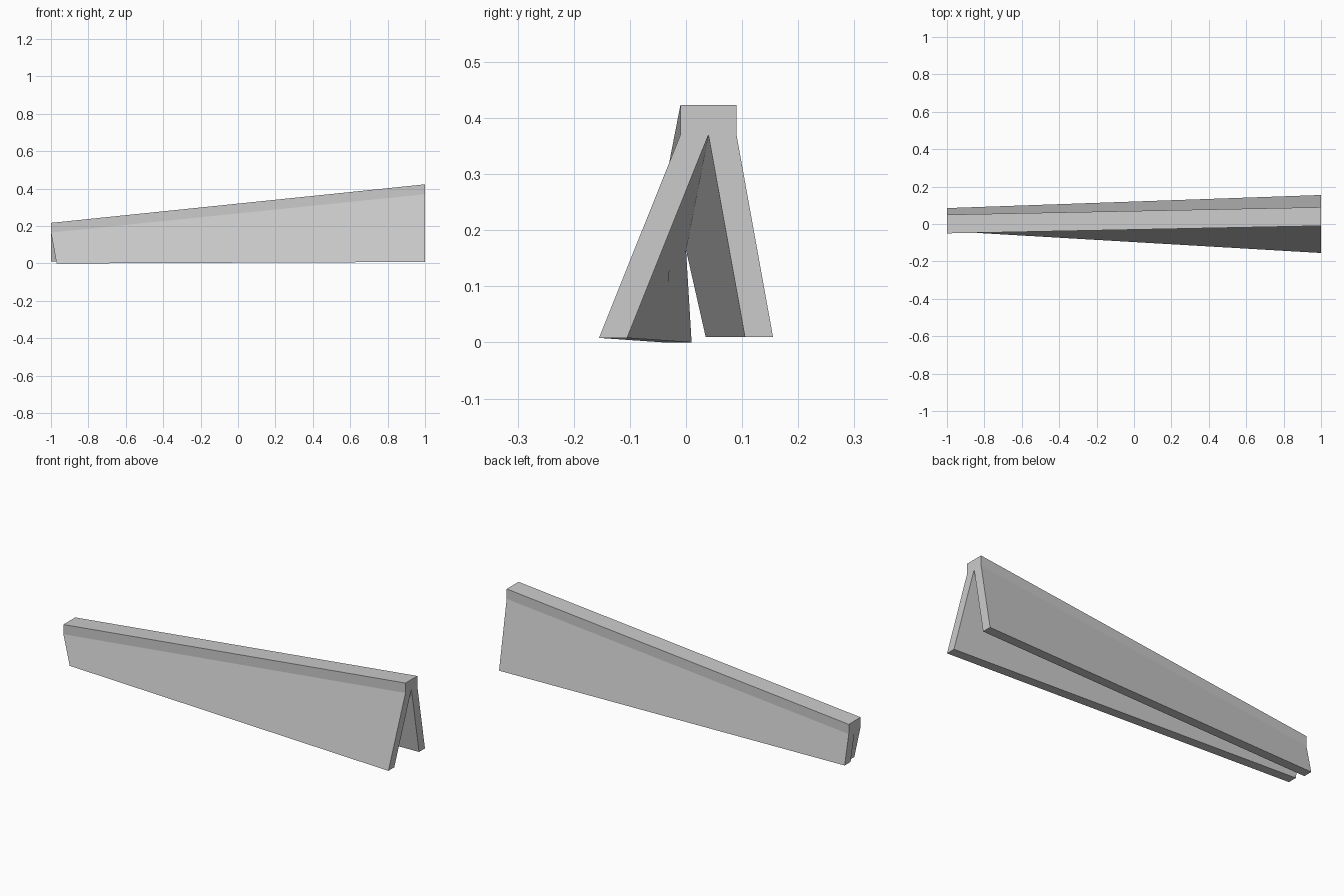
import bpy
import bmesh

cube = bpy.data.objects.get("Cube")
if cube:
    bpy.data.objects.remove(cube, do_unlink=True)

# Plain grey material
grey = bpy.data.materials.new("light_grey")
grey.use_nodes = True
colour = (0.6, 0.6, 0.6, 1)
grey.diffuse_color = colour
grey.node_tree.nodes["Principled BSDF"].inputs["Base Color"].default_value = colour


def section(x, centre, shoulder, top, front_foot, back_foot):
    """Forked cross-section: front leg, crown, back leg, inner apex."""
    fx, fy, fz = front_foot
    bx, by, bz = back_foot
    half, leg = 0.05, 0.05
    return [
        (fx, fy, fz),
        (x, centre - half, shoulder),
        (x, centre - half, top),
        (x, centre + half, top),
        (x, centre + half, shoulder),
        (bx, by, bz),
        (bx, by - leg, bz),
        (x, centre, shoulder),
        (fx, fy + leg, fz),
    ]


# Tall end and low end, the low front foot being slightly twisted
tall = section(1, 0.04, 0.37, 0.423, (1, -0.155, 0.008), (1, 0.155, 0.01))
low = section(-1, 0, 0.165, 0.217, (-0.97, -0.04, 0), (-1, 0.085, 0.01))

# Tapered beam joining both sections
bm = bmesh.new()
rings = [[bm.verts.new(p) for p in ring] for ring in (low, tall)]
count = len(low)
for i in range(count):
    j = (i + 1) % count
    bm.faces.new((rings[0][i], rings[0][j], rings[1][j], rings[1][i]))

# End caps: front leg, crown, back leg
for ring in rings:
    for part in ((0, 1, 7, 8), (1, 2, 3, 4, 7), (4, 5, 6, 7)):
        bm.faces.new([ring[k] for k in part])

bmesh.ops.recalc_face_normals(bm, faces=bm.faces)
mesh = bpy.data.meshes.new("forked_beam")
bm.to_mesh(mesh)
bm.free()
mesh.materials.append(grey)
beam = bpy.data.objects.new("forked_beam", mesh)
bpy.context.collection.objects.link(beam)
